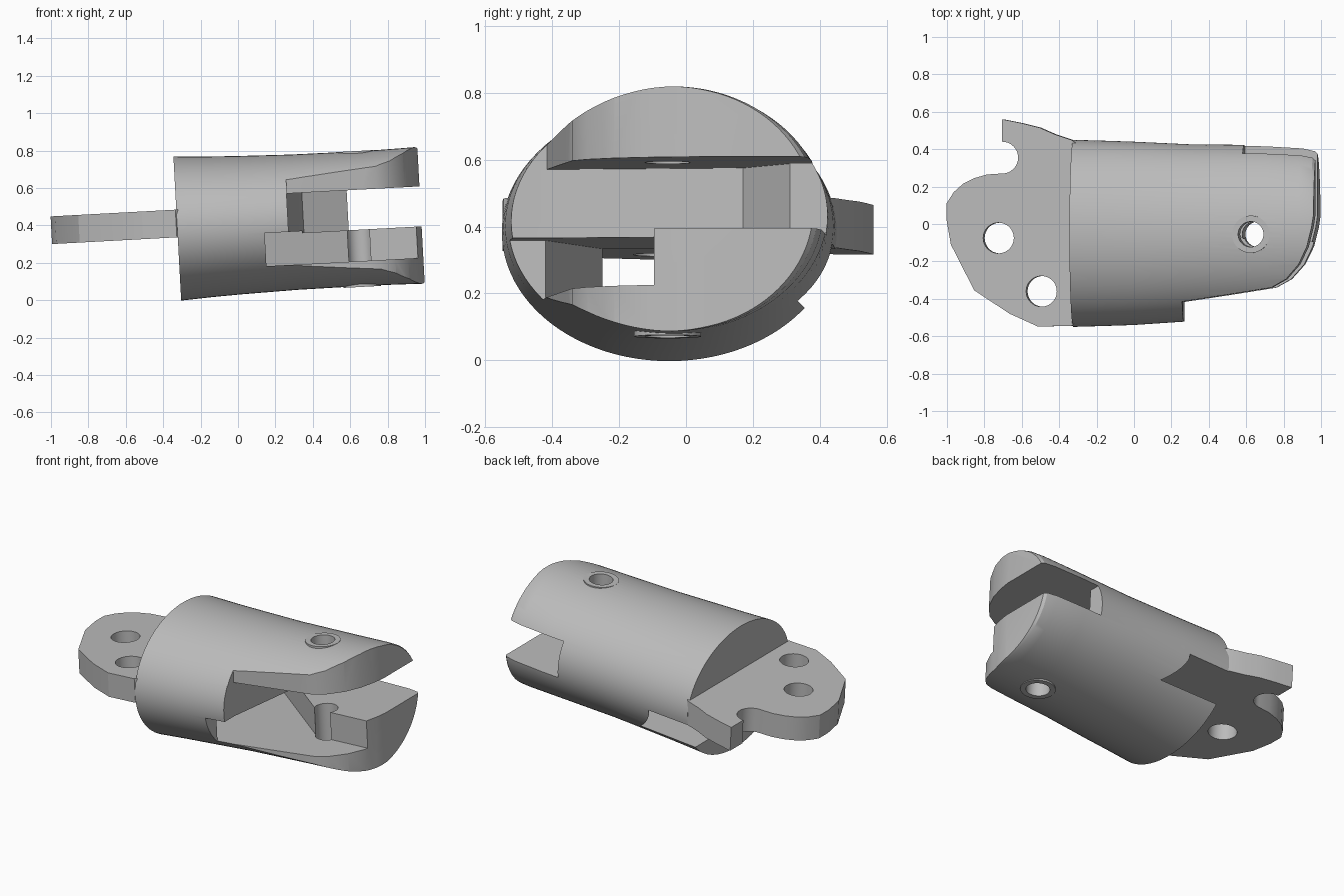
import bpy, bmesh, math
from mathutils import Matrix, Vector

if "Cube" in bpy.data.objects:
    bpy.data.objects.remove(bpy.data.objects["Cube"])

# Plain grey material
grey = bpy.data.materials.new("light grey")
grey.use_nodes = True
colour = (0.5, 0.5, 0.5, 1)
grey.diffuse_color = colour
grey.node_tree.nodes["Principled BSDF"].inputs["Base Color"].default_value = colour


def make_object(name, bm):
    bmesh.ops.recalc_face_normals(bm, faces=bm.faces)
    mesh = bpy.data.meshes.new(name)
    bm.to_mesh(mesh)
    bm.free()
    mesh.materials.append(grey)
    obj = bpy.data.objects.new(name, mesh)
    bpy.context.scene.collection.objects.link(obj)
    return obj


def loft(name, rings):
    bm = bmesh.new()
    loops = [[bm.verts.new(p) for p in ring] for ring in rings]
    n = len(loops[0])
    for a, b in zip(loops, loops[1:]):
        for i in range(n):
            j = (i + 1) % n
            bm.faces.new((a[i], a[j], b[j], b[i]))
    bm.faces.new(loops[0])
    bm.faces.new(loops[-1])
    return make_object(name, bm)


def prism(name, outline, low, high):
    return loft(name, [[(x, y, z) for x, y in outline] for z in (low, high)])


def arc(x, y, radius, start, end, steps):
    angles = [math.radians(start + (end - start) * i / steps) for i in range(steps + 1)]
    return [(x + radius * math.cos(a), y + radius * math.sin(a)) for a in angles]


def cylinder(name, x, y, radius, low, high):
    return prism(name, arc(x, y, radius, 0, 352.5, 47), low, high)


def combine(target, tool, operation="DIFFERENCE"):
    tool.hide_render = True
    mod = target.modifiers.new("cut", "BOOLEAN")
    mod.operation = operation
    mod.solver = "EXACT"
    mod.object = tool
    graph = bpy.context.evaluated_depsgraph_get()
    mesh = bpy.data.meshes.new_from_object(target.evaluated_get(graph))
    target.modifiers.clear()
    target.data = mesh
    bpy.data.objects.remove(tool)


# Tapered oval barrel: x, centre y, half width, half height
sections = [(-0.325, -0.05, 0.5, 0.386), (-0.15, -0.05, 0.495, 0.376),
            (0, -0.05, 0.49, 0.37), (0.3, -0.047, 0.473, 0.362),
            (0.7, -0.042, 0.464, 0.36), (0.9, -0.04, 0.45, 0.364),
            (0.965, -0.04, 0.435, 0.366), (0.98, -0.04, 0.42, 0.364)]
barrel = loft("slotted_barrel", [
    [(x, cy + u * ry, 0.401 + v * rz) for u, v in arc(0, 0, 1, 0, 356.25, 95)]
    for x, cy, ry, rz in sections])

# Rims around the cross pin hole
pin = (0.645, -0.055)
for low, high in ((0.036, 0.12), (0.68, 0.763)):
    combine(barrel, cylinder("pin_rim", *pin, 0.1, low, high), "UNION")

# Trimmed front flank and rounded nose
combine(barrel, prism("flank_cut", [
    (0.27, -0.8), (0.27, -0.415), (0.5, -0.38), (0.67, -0.353), (0.75, -0.34),
    (0.83, -0.295), (0.9, -0.215), (0.945, -0.12), (0.97, -0.02),
    (0.985, 0.08), (1.2, 0.08), (1.2, -0.8)], -0.2, 1.2))

# Fork slot between the two prongs
combine(barrel, prism("fork_slot", [
    (0.268, -0.82), (0.268, -0.42), (0.35, 0.17), (0.59, 0.31),
    (0.59, 0.8), (1.22, 0.8), (1.22, -0.82)], 0.342, 0.556))

# Lower channel running diagonally through the barrel
combine(barrel, prism("lower_channel", [
    (1.24, -0.84), (1.24, -0.095), (0.6, -0.095), (-0.05, 0.43), (-0.05, 0.82),
    (-0.5, 0.82), (-0.5, -0.25), (-0.325, -0.25), (0.14, -0.42), (0.14, -0.84)],
    0.174, 0.351))

combine(barrel, cylinder("pin_hole", *pin, 0.068, -0.2, 1.2))

# Flat lug plate with a hooked notch
lug = prism("lug_plate", [
    (-0.3, 0.43), (-0.33, 0.45), (-0.42, 0.48), (-0.5, 0.515), (-0.6, 0.54),
    (-0.7, 0.56)] + arc(-0.7, 0.355, 0.085, 90, -90, 16) + [
    (-0.78, 0.265), (-0.85, 0.245), (-0.91, 0.215), (-0.96, 0.17), (-0.998, 0.11),
    (-0.998, 0.02), (-0.975, -0.11), (-0.85, -0.355), (-0.66, -0.48),
    (-0.51, -0.548), (-0.33, -0.545), (-0.3, -0.52)], 0.354, 0.502)
for x, y in ((-0.72, -0.075), (-0.49, -0.36)):
    combine(lug, cylinder("lug_hole", x, y, 0.082, 0.2, 0.7))

# Slight upward tilt towards the fork, then smooth the curved sides
pivot = Vector((0, 0, 0.4))
tilt = (Matrix.Translation(pivot) @ Matrix.Rotation(-math.atan(0.054), 4, "Y")
        @ Matrix.Translation(-pivot))
bpy.ops.object.select_all(action="DESELECT")
for part in (barrel, lug):
    part.data.transform(tilt)
    part.select_set(True)
    bpy.context.view_layer.objects.active = part
bpy.ops.object.shade_smooth_by_angle(angle=math.radians(25))
